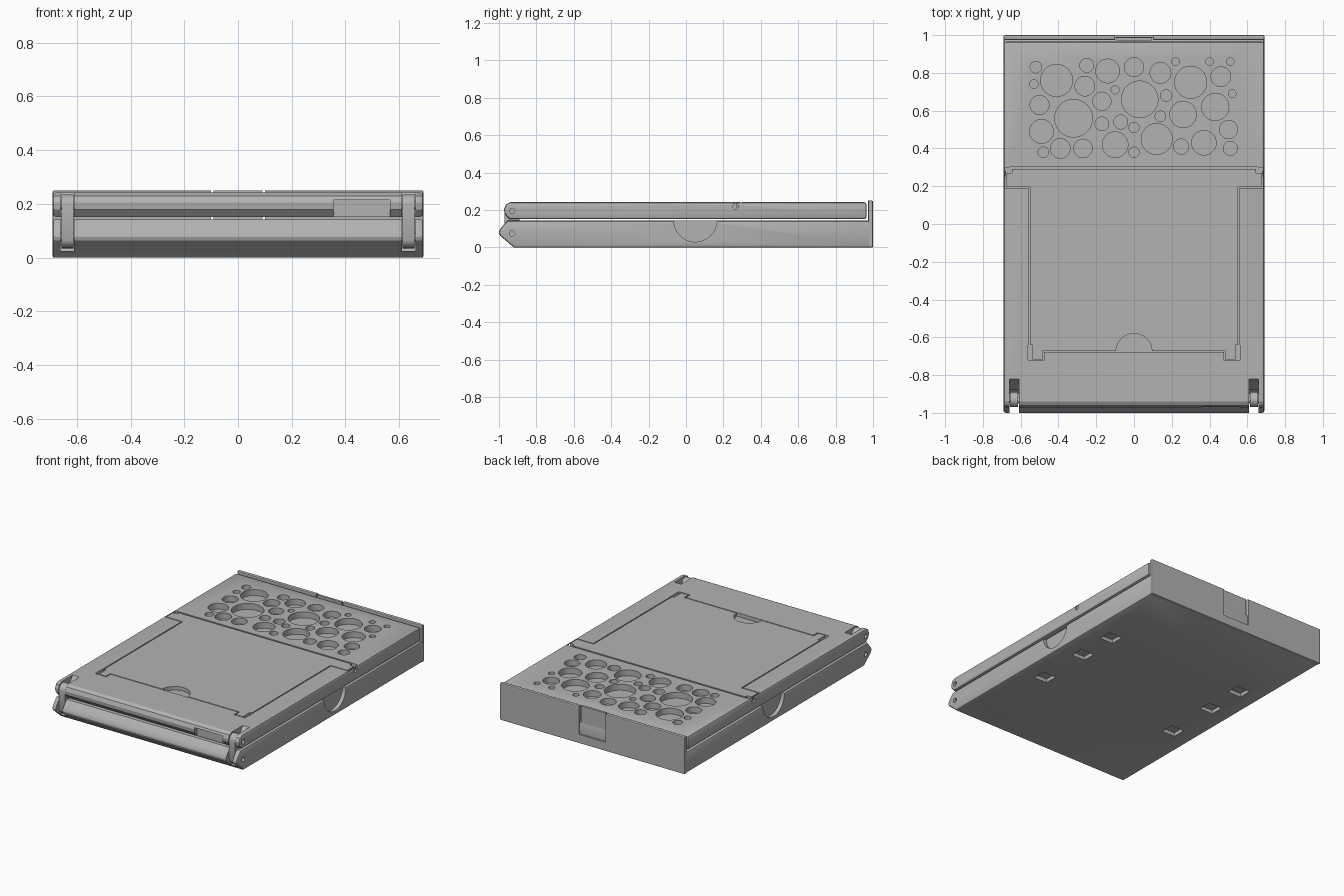
import bpy, bmesh, math
from mathutils import Matrix, Vector

if "Cube" in bpy.data.objects:
    bpy.data.objects.remove(bpy.data.objects["Cube"])

grey = bpy.data.materials.new("plain grey")
grey.use_nodes = True
grey.diffuse_color = (0.45, 0.45, 0.45, 1)
grey.node_tree.nodes["Principled BSDF"].inputs["Base Color"].default_value = (0.45, 0.45, 0.45, 1)


# ---- helpers ----
def box(bm, x, y, z):
    m = Matrix.Translation([(a + b) / 2 for a, b in (x, y, z)])
    m = m @ Matrix.Diagonal([b - a for a, b in (x, y, z)] + [1])
    bmesh.ops.create_cube(bm, size=1, matrix=m)


def cylinder(bm, centre, radius, depth, axis="Z", sides=32):
    turn = Matrix() if axis == "Z" else Matrix.Rotation(math.pi / 2, 4, "Y")
    bmesh.ops.create_cone(bm, cap_ends=True, segments=sides, radius1=radius, radius2=radius,
                          depth=depth, matrix=Matrix.Translation(centre) @ turn)


def prism(bm, profile, x):
    """Extrude a (y, z) profile along x."""
    face = bm.faces.new([bm.verts.new((x[0], y, z)) for y, z in profile])
    new = bmesh.ops.extrude_face_region(bm, geom=[face])["geom"]
    moved = [v for v in new if isinstance(v, bmesh.types.BMVert)]
    bmesh.ops.translate(bm, verts=moved, vec=Vector((x[1] - x[0], 0, 0)))


def finish(name, bm):
    bmesh.ops.recalc_face_normals(bm, faces=bm.faces)
    mesh = bpy.data.meshes.new(name)
    bm.to_mesh(mesh)
    bm.free()
    mesh.materials.append(grey)
    ob = bpy.data.objects.new(name, mesh)
    bpy.context.collection.objects.link(ob)
    return ob


def select(ob):
    bpy.ops.object.select_all(action="DESELECT")
    ob.select_set(True)
    bpy.context.view_layer.objects.active = ob


def bevel(ob, width, segments=2):
    mod = ob.modifiers.new("soft edges", "BEVEL")
    mod.width, mod.segments, mod.limit_method = width, segments, "ANGLE"
    mod.angle_limit = math.radians(50)
    select(ob)
    bpy.ops.object.modifier_apply(modifier=mod.name)


def cut(ob, bm):
    cutter = finish("cutter", bm)
    cutter.hide_render = True
    mod = ob.modifiers.new("cut", "BOOLEAN")
    mod.operation, mod.solver, mod.object, mod.use_self = "DIFFERENCE", "EXACT", cutter, True
    select(ob)
    bpy.ops.object.modifier_apply(modifier=mod.name)
    bpy.data.objects.remove(cutter)


def smooth(ob):
    select(ob)
    bpy.ops.object.shade_smooth_by_angle(angle=math.radians(25))


W, TOP, PIN_Y, LOW, HIGH = 0.69, 0.242, -0.93, 0.075, 0.195

# ---- lower tray ----
bm = bmesh.new()
prism(bm, [(-0.92, 0), (0.99, 0), (0.99, 0.143), (-0.955, 0.143), (-0.985, 0.11),
           (-0.998, 0.09), (-1, 0.078), (-0.995, 0.064)], (-W, W))
base = finish("lower_tray", bm)
bevel(base, 0.012)

bm = bmesh.new()
for s in (-1, 1):
    # finger scoops on the sides
    cylinder(bm, (s * W, 0.05, 0.145), 0.115, 0.05, "X", 48)
    # pin holes
    cylinder(bm, (s * W, PIN_Y, LOW), 0.015, 0.04, "X", 16)
    # link slots
    slot = sorted((s * 0.61, s * 0.66))
    prism(bm, [(-1.1, -0.1), (-0.955, -0.1), (-0.955, 0.025), (-0.9, 0.025),
               (-0.88, 0.05), (-0.88, 0.2), (-1.1, 0.2)], slot)
    # square pockets underneath
    for y in (0.4, 0.125, -0.245):
        box(bm, sorted((s * 0.475, s * 0.575)), (y - 0.045, y + 0.045), (-0.02, 0.025))
cut(base, bm)
smooth(base)

# ---- back wall with its latch ----
bm = bmesh.new()
box(bm, (-W, W), (0.975, 1), (0, 0.25))
wall = finish("back_wall", bm)
bevel(wall, 0.006)
bm = bmesh.new()
box(bm, (-0.1, 0.1), (0.96, 1.1), (0.06, 0.3))
cut(wall, bm)
bm = bmesh.new()
box(bm, (-0.092, 0.092), (0.972, 0.988), (0.06, 0.25))
finish("latch_tab", bm)

# ---- upper lid ----
bm = bmesh.new()
prism(bm, [(-0.945, 0.152), (0.965, 0.152), (0.965, TOP), (-0.94, TOP), (-0.962, 0.23),
           (-0.973, 0.205), (-0.97, 0.18)], (-W, W))
lid = finish("upper_lid", bm)
bevel(lid, 0.012)

bm = bmesh.new()
for s in (-1, 1):
    cylinder(bm, (s * W, PIN_Y, HIGH), 0.015, 0.04, "X", 16)
    cylinder(bm, (s * W, 0.265, 0.22), 0.015, 0.02, "X", 16)
    prism(bm, [(-1.1, 0.1), (-0.88, 0.1), (-0.88, 0.16), (-0.82, TOP), (-0.82, 0.3), (-1.1, 0.3)],
          sorted((s * 0.61, s * 0.66)))
# front pull recess
box(bm, (0.355, 0.565), (-1.1, -0.945), (0.1, 0.215))
cut(lid, bm)

# round pockets: x, y, radius in hundredths
HOLES = [(-52, 83, 3), (-41, 76, 8.5), (-25, 84, 3.7), (-14, 81, 6.3), (0, 83, 5), (14, 80, 5.5),
         (22, 86, 2), (30, 75, 8.5), (40, 86, 2), (46, 78, 5.2), (51, 86, 2), (52, 69, 2),
         (-53, 74, 2.3), (-50, 63, 5), (-26, 73, 5.2), (-10, 71, 2.1), (-17, 65, 4.8),
         (3, 66, 9.7), (17, 68, 3), (43, 62, 7.2), (26, 58, 7), (14, 57, 2.8), (-32, 56, 10),
         (-49, 49, 6.3), (-17, 53, 3.6), (-7, 54, 3.7), (0, 51, 2.7), (50, 50, 4.8),
         (-48, 38, 2.8), (-39, 40, 5.2), (-27, 40, 4.9), (-10, 42, 6.8), (0, 38, 2.7),
         (12, 45, 8.2), (25, 41, 4), (37, 43, 6.5), (51, 40, 3.7)]
bm = bmesh.new()
for x, y, r in HOLES:
    cylinder(bm, (x / 100, y / 100, TOP), r / 100, 0.08)
cut(lid, bm)

# door seams engraved in the lid, mirrored left to right
bm = bmesh.new()
SEAM = [(0, -0.675), (0.48, -0.675), (0.48, -0.72), (0.555, -0.72), (0.555, 0.195),
        (0.68, 0.195), (0.68, 0.27)]
g, floor = 0.0035, TOP - 0.025
for s in (-1, 1):
    for a, b in zip(SEAM, SEAM[1:]):
        xs, ys = sorted((s * a[0], s * b[0])), sorted((a[1], b[1]))
        box(bm, (xs[0] - g, xs[1] + g), (ys[0] - g, ys[1] + g), (floor, 0.3))
    # latch slits beside the door and hinge notches behind it
    box(bm, sorted((s * 0.537, s * 0.56)), (-0.72, -0.64), (floor, 0.3))
    box(bm, sorted((s * 0.645, s * 0.682)), (0.27, 0.3), (floor, 0.3))
box(bm, (-0.66, 0.66), (0.29, 0.302), (floor, 0.3))
cut(lid, bm)

# half-round thumb recess in the door
bm = bmesh.new()
cylinder(bm, (0, -0.675, TOP), 0.095, 0.05, sides=48)
half = [v for v in bm.verts if v.co.y < -0.675]
for v in half:
    v.co.y = -0.675
bmesh.ops.dissolve_degenerate(bm, dist=1e-5, edges=bm.edges)
bm.clear()
arc = [(math.cos(math.pi * i / 24), math.sin(math.pi * i / 24)) for i in range(25)]
face = bm.faces.new([bm.verts.new((0.095 * c, 0.095 * d - 0.675, floor)) for c, d in arc])
new = bmesh.ops.extrude_face_region(bm, geom=[face])["geom"]
bmesh.ops.translate(bm, verts=[v for v in new if isinstance(v, bmesh.types.BMVert)],
                    vec=Vector((0, 0, 0.1)))
cut(lid, bm)
smooth(lid)

# ---- hinge links joining tray and lid ----
for side, s in (("right", -1), ("left", 1)):
    ring = [(PIN_Y + 0.04 * math.cos(math.pi * i / 12),
             (HIGH if i <= 12 else LOW) + 0.04 * math.sin(math.pi * i / 12)) for i in range(25)]
    bm = bmesh.new()
    prism(bm, ring[:-1], sorted((s * 0.613, s * 0.657)))
    smooth(finish(side + "_hinge_link", bm))
    # hinge pins across each slot
    bm = bmesh.new()
    for z in (LOW, HIGH):
        cylinder(bm, (s * 0.635, PIN_Y, z), 0.015, 0.06, "X", 16)
    finish(side + "_hinge_pins", bm)
